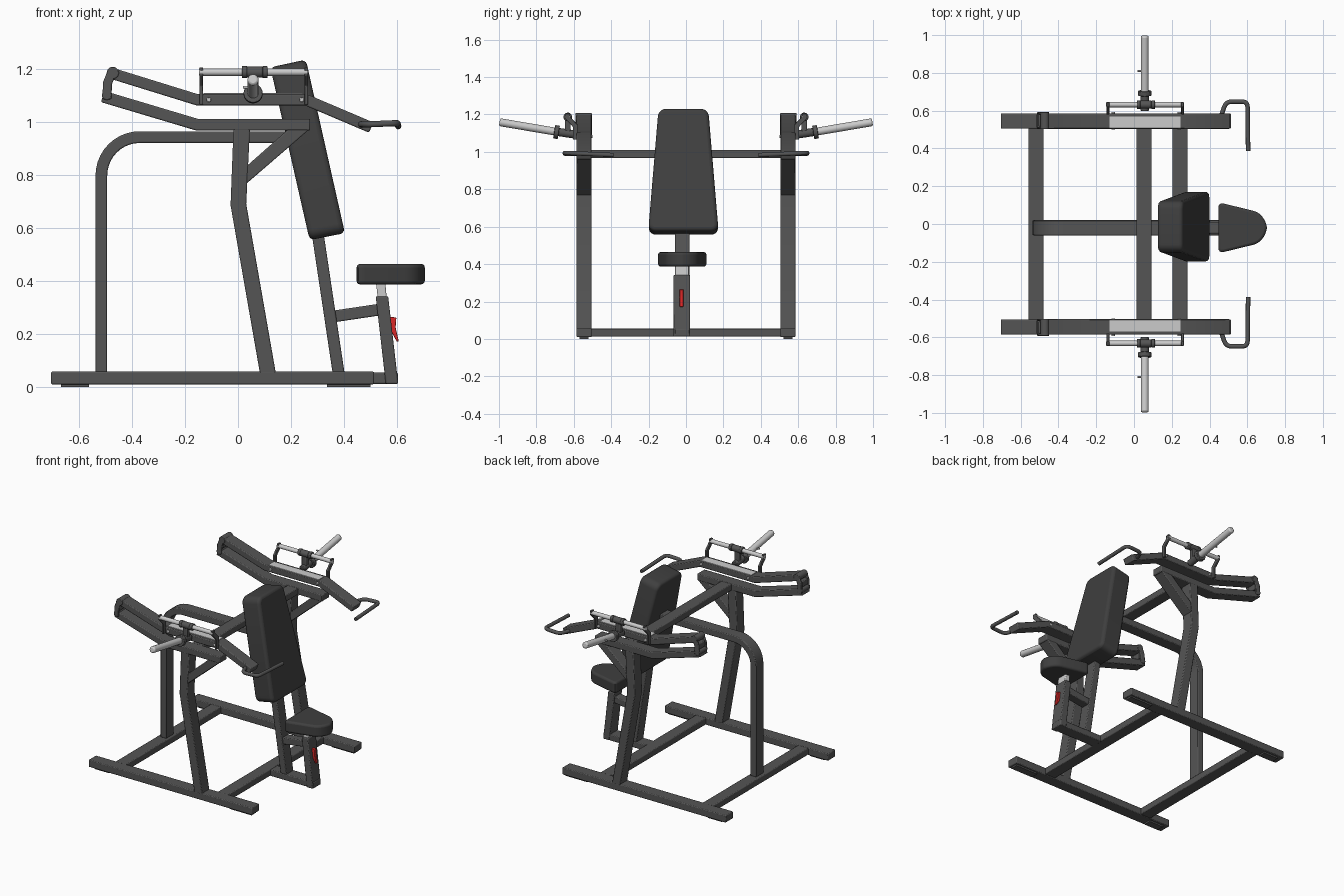
import bpy, bmesh, math
from mathutils import Vector

if "Cube" in bpy.data.objects:
    bpy.data.objects.remove(bpy.data.objects["Cube"])


def material(name, rgb):
    m = bpy.data.materials.new(name)
    m.diffuse_color = (*rgb, 1)
    m.use_nodes = True
    m.node_tree.nodes["Principled BSDF"].inputs["Base Color"].default_value = m.diffuse_color
    return m


DARK = material("dark_paint", (0.09, 0.09, 0.09))
PAD = material("pad_vinyl", (0.05, 0.05, 0.05))
STEEL = material("bare_steel", (0.55, 0.55, 0.55))
RED = material("red_plastic", (0.7, 0.02, 0.02))
CY = -0.02          # centre line of seat, backrest and spine
SY = 0.545          # side frame offset
T, W = 0.044, 0.08  # tube section


def finish(name, bm, mat, bevel=0.0, seg=2):
    bmesh.ops.recalc_face_normals(bm, faces=bm.faces)
    me = bpy.data.meshes.new(name)
    bm.to_mesh(me)
    bm.free()
    ob = bpy.data.objects.new(name, me)
    bpy.context.collection.objects.link(ob)
    me.materials.append(mat)
    if bevel:
        b = ob.modifiers.new("bevel", 'BEVEL')
        b.width, b.segments, b.limit_method = bevel, seg, 'ANGLE'
        b.angle_limit = math.radians(40)
    bpy.context.view_layer.objects.active = ob
    ob.select_set(True)
    bpy.ops.object.shade_smooth_by_angle(angle=math.radians(35))
    ob.select_set(False)
    return ob


def prism(name, outline, axis, lo, hi, mat=DARK, bevel=0.005, seg=2, s=1):
    """Extrude a 2D outline along an axis from lo to hi; s=-1 mirrors in y."""
    bm = bmesh.new()

    def place(a, b, d):
        v = {'y': (a, d, b), 'x': (d, a, b), 'z': (a, b, d)}[axis]
        return (v[0], v[1] * s, v[2])
    rings = [[bm.verts.new(place(a, b, d)) for a, b in outline] for d in (lo, hi)]
    n = len(outline)
    for r in rings:
        bm.faces.new(r)
    for i in range(n):
        j = (i + 1) % n
        bm.faces.new((rings[0][i], rings[0][j], rings[1][j], rings[1][i]))
    return finish(name, bm, mat, bevel, seg)


def box(name, x, y, z, mat=DARK, bevel=0.005, s=1):
    return prism(name, [(x[0], z[0]), (x[1], z[0]), (x[1], z[1]), (x[0], z[1])],
                 'y', y[0], y[1], mat, bevel, s=s)


def strip(pts, t):
    """Mitred outline of thickness t around a 2D polyline."""
    p = [Vector(q) for q in pts]
    dirs = [(b - a).normalized() for a, b in zip(p, p[1:])]
    left, right = [], []
    for i, q in enumerate(p):
        d0, d1 = dirs[max(i - 1, 0)], dirs[min(i, len(dirs) - 1)]
        n0, n1 = Vector((-d0.y, d0.x)), Vector((-d1.y, d1.x))
        m = (n0 + n1).normalized()
        m *= t / 2 / m.dot(n0)
        left.append(tuple(q + m))
        right.append(tuple(q - m))
    return left + right[::-1]


def beam(name, pts, t, y, w, s=1, mat=DARK):
    return prism(name, strip(pts, t), 'y', y - w / 2, y + w / 2, mat, s=s)


def rod(name, a, b, r, mat=STEEL, s=1, bevel=0.003):
    a, b = Vector((a[0], a[1] * s, a[2])), Vector((b[0], b[1] * s, b[2]))
    bm = bmesh.new()
    bmesh.ops.create_cone(bm, cap_ends=True, segments=24, radius1=r, radius2=r,
                          depth=(b - a).length)
    rot = (b - a).to_track_quat('Z', 'Y')
    for v in bm.verts:
        v.co = rot @ v.co + (a + b) / 2
    return finish(name, bm, mat, bevel)


def rounded(pts, r, n=5):
    """Round the inner corners of an open path."""
    p = [Vector(q) for q in pts]
    out = [p[0]]
    for a, b, c in zip(p, p[1:], p[2:]):
        u, v = b + (a - b).normalized() * r, b + (c - b).normalized() * r
        for i in range(n + 1):
            k = i / n
            out.append(u * (1 - k) ** 2 + b * 2 * k * (1 - k) + v * k * k)
    return out + [p[-1]]


# side frames, press arms, weight pegs and handles, mirrored left and right
for s, side in ((1, "left"), (-1, "right")):
    ys = (SY - W / 2, SY + W / 2)
    box(f"base_rail_{side}", (-0.705, 0.513), ys, (0.01, 0.058), s=s)
    for end, x in (("rear", (-0.667, -0.562)), ("front", (0.335, 0.5))):
        box(f"{end}_foot_{side}", x, (SY - 0.025, SY + 0.025), (0, 0.014), bevel=0, s=s)
    prism(f"upright_{side}", [(0.083, 0.05), (0.143, 0.05), (0.031, 0.69), (0.045, 0.975),
          (-0.017, 0.975), (-0.028, 0.685)], 'y', *ys, s=s)
    prism(f"gusset_{side}", [(0.03, 0.765), (0.27, 0.972), (0.19, 0.972), (0.035, 0.835)],
          'y', *ys, s=s)
    beam(f"fixed_arm_{side}", [(-0.51, 1.095), (-0.155, 0.989), (0.272, 0.989)], T, SY, W, s)
    # swinging press arm and rear link
    beam(f"press_arm_{side}", [(-0.475, 1.182), (-0.155, 1.083), (0.255, 1.083), (0.502, 0.978)],
         0.042, SY, 0.082, s)
    rod(f"rear_pivot_{side}", (-0.472, 0.502, 1.184), (-0.472, 0.592, 1.184), 0.023, DARK, s)
    rod(f"lower_pivot_{side}", (-0.495, 0.502, 1.1), (-0.495, 0.592, 1.1), 0.018, DARK, s)
    for i, y in enumerate((0.508, 0.586)):
        beam(f"rear_link_{side}_{i}", [(-0.474, 1.19), (-0.492, 1.145), (-0.494, 1.085)],
             0.034, y, 0.012, s)
    box(f"link_block_{side}", (-0.505, -0.475), (0.515, 0.58), (1.12, 1.16), s=s)
    box(f"arm_top_plate_{side}", (-0.13, 0.245), (0.508, 0.568), (1.1, 1.108), STEEL, 0, s)
    # slide rail with brackets and carriage
    for i, x in enumerate((-0.138, 0.257)):
        prism(f"rail_bracket_{side}_{i}", strip([(0.592, 1.065), (0.592, 1.14), (0.632, 1.18),
              (0.632, 1.205)], 0.026), 'x', x - 0.007, x + 0.007, bevel=0.003, s=s)
    for i, x in enumerate((-0.11, 0.24)):
        rod(f"arm_bolt_{side}_{i}", (x, 0.5, 1.083), (x, 0.594, 1.083), 0.009, STEEL, s)
    rod(f"slide_rail_{side}", (-0.147, 0.632, 1.187), (0.264, 0.632, 1.187), 0.014, STEEL, s)
    rod(f"carriage_{side}", (0.03, 0.632, 1.187), (0.092, 0.632, 1.187), 0.021, DARK, s)
    for i, x in enumerate((0.018, 0.095)):
        rod(f"carriage_cap_{side}_{i}", (x - 0.003, 0.632, 1.187), (x + 0.016, 0.632, 1.187),
            0.023, DARK, s)
    box(f"peg_hanger_{side}", (0.04, 0.074), (0.617, 0.647), (1.085, 1.18), s=s)
    # tilted plate peg
    rod(f"peg_stub_{side}", (0.057, 0.6, 1.094), (0.057, 0.7, 1.109), 0.022, DARK, s)
    rod(f"peg_collar_{side}", (0.057, 0.68, 1.104), (0.057, 0.705, 1.108), 0.036, DARK, s)
    rod(f"weight_peg_{side}", (0.057, 0.69, 1.107), (0.057, 0.997, 1.159), 0.021, STEEL, s, 0.008)
    rod(f"peg_pin_{side}", (0.018, 0.81, 1.13), (0.075, 0.81, 1.13), 0.005, STEEL, s, 0)
    # bent hand grip
    cu = bpy.data.curves.new(f"handle_{side}", 'CURVE')
    cu.dimensions, cu.bevel_depth, cu.use_fill_caps = '3D', 0.012, True
    cu.bevel_resolution = 3
    path = rounded([(0.46, 0.57, 0.99), (0.488, 0.648, 0.99), (0.601, 0.648, 0.995),
                    (0.604, 0.387, 0.983)], 0.03)
    sp = cu.splines.new('POLY')
    sp.points.add(len(path) - 1)
    for pt, co in zip(sp.points, path):
        pt.co = (co.x, co.y * s, co.z, 1)
    cu.materials.append(DARK)
    bpy.context.collection.objects.link(bpy.data.objects.new(f"handle_{side}", cu))

# cross members: two at the base, one over the spine joining the fixed arms
inner = SY - W / 2 + 0.005
box("rear_cross_beam", (-0.558, -0.479), (-inner, inner), (0.013, 0.057))
box("front_cross_beam", (0.204, 0.283), (-inner, inner), (0.013, 0.057))
box("upper_cross_beam", (0.013, 0.093), (-inner, inner), (0.967, 1.01))

# central spine hoop, back post and seat support
arc = [(-0.37 + 0.145 * math.cos(math.radians(a)), 0.797 + 0.145 * math.sin(math.radians(a)))
       for a in range(180, 89, -9)]
beam("spine_hoop", [(-0.515, 0.055)] + arc + [(0.24, 0.942)], T, CY, W)
box("seat_base_beam", (0.275, 0.603), (CY - W / 2, CY + W / 2), (0.012, 0.054))
prism("back_post", [(0.357, 0.05), (0.402, 0.05), (0.265, 0.965), (0.22, 0.965)],
      'y', CY - 0.038, CY + 0.038)
beam("seat_brace", [(0.36, 0.266), (0.535, 0.292)], T, CY, 0.06)
prism("seat_sleeve", [(0.557, 0.012), (0.604, 0.012), (0.566, 0.342), (0.519, 0.342)],
      'y', CY - 0.046, CY + 0.042)
prism("seat_post", [(0.531, 0.3), (0.564, 0.3), (0.555, 0.395), (0.52, 0.395)],
      'y', CY - 0.04, CY + 0.034, STEEL)
prism("seat_lever", [(0.57, 0.265), (0.597, 0.262), (0.594, 0.225), (0.606, 0.172), (0.598, 0.172),
      (0.575, 0.215)], 'y', CY - 0.014, CY + 0.006, RED, 0.002)

# tapered seat cushion
half = rounded([(0.447, 0), (0.447, 0.135), (0.66, 0.083), (0.698, 0.035), (0.704, 0)], 0.03, 4)
outline = [(p.x, CY + p.y) for p in half] + [(p.x, CY - p.y) for p in half[-2:0:-1]]
prism("seat", outline, 'z', 0.387, 0.464, PAD, 0.013, 3)

# tilted, tapered backrest cushion with rounded corners
bm = bmesh.new()
rings = []
BY = CY + 0.006
for (xb, zb), (xt, zt) in (((0.27, 0.554), (0.122, 1.205)), ((0.403, 0.58), (0.256, 1.234))):
    rings.append([bm.verts.new(c) for c in ((xb, BY - 0.188, zb), (xb, BY + 0.188, zb),
                                            (xt, BY + 0.133, zt), (xt, BY - 0.133, zt))])
bm.faces.new(rings[0])
bm.faces.new(rings[1])
edges = []
for i in range(4):
    j = (i + 1) % 4
    bm.faces.new((rings[0][i], rings[0][j], rings[1][j], rings[1][i]))
    edges.append(bm.edges.get((rings[0][i], rings[1][i])))
bmesh.ops.bevel(bm, geom=edges, offset=0.04, segments=5, profile=0.5, affect='EDGES')
finish("backrest", bm, PAD, 0.018, 3)
